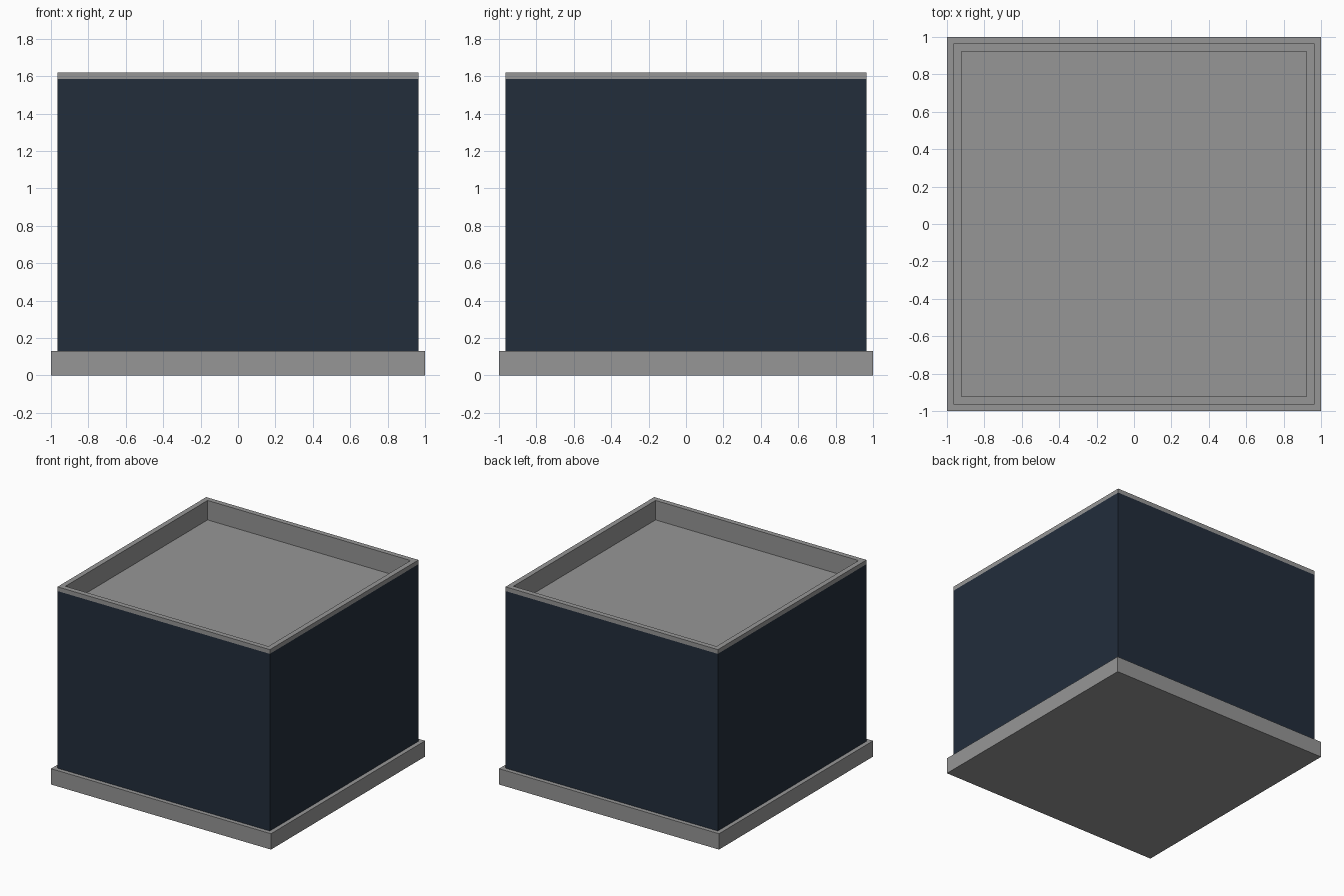
import bpy
import bmesh

default = bpy.data.objects.get("Cube")
if default:
    bpy.data.objects.remove(default, do_unlink=True)


def material(name, rgb):
    mat = bpy.data.materials.new(name)
    mat.use_nodes = True
    mat.diffuse_color = (*rgb, 1)
    mat.node_tree.nodes["Principled BSDF"].inputs["Base Color"].default_value = (*rgb, 1)
    return mat


grey = material("concrete grey", (0.305, 0.305, 0.305))
navy = material("dark navy", (0.016, 0.026, 0.044))

BASE_TOP, BAND_BOTTOM, TOP = 0.13, 1.585, 1.62
BODY_HALF, RIM, RECESS = 0.965, 0.06, 0.16


def box(half, bottom, top):
    """Square block as a bmesh, centred on the z axis."""
    bm = bmesh.new()
    bmesh.ops.create_cube(bm, size=2)
    for v in bm.verts:
        v.co = (v.co.x * half, v.co.y * half, top if v.co.z > 0 else bottom)
    return bm


def finish(name, bm, *mats):
    bmesh.ops.recalc_face_normals(bm, faces=bm.faces)
    mesh = bpy.data.meshes.new(name)
    bm.to_mesh(mesh)
    bm.free()
    for mat in mats:
        mesh.materials.append(mat)
    obj = bpy.data.objects.new(name, mesh)
    bpy.context.collection.objects.link(obj)
    return obj


# Plinth
finish("base_slab", box(1, 0, BASE_TOP), grey)

# Walls with a cap band and a sunken roof
bm = box(BODY_HALF, BASE_TOP, TOP)
bmesh.ops.bisect_plane(bm, geom=bm.verts[:] + bm.edges[:] + bm.faces[:],
                       plane_co=(0, 0, BAND_BOTTOM), plane_no=(0, 0, 1))
bm.normal_update()
roof = max(bm.faces, key=lambda f: f.calc_center_median().z)
bmesh.ops.inset_region(bm, faces=[roof], thickness=RIM)
well = bmesh.ops.extrude_discrete_faces(bm, faces=[roof])["faces"]
for v in well[0].verts:
    v.co.z -= RECESS

# Only the outer walls below the band are navy
for f in bm.faces:
    c = f.calc_center_median()
    outer = max(abs(c.x), abs(c.y)) > BODY_HALF - RIM / 2
    f.material_index = 1 if outer and c.z < BAND_BOTTOM else 0
finish("walls_and_roof", bm, grey, navy)
